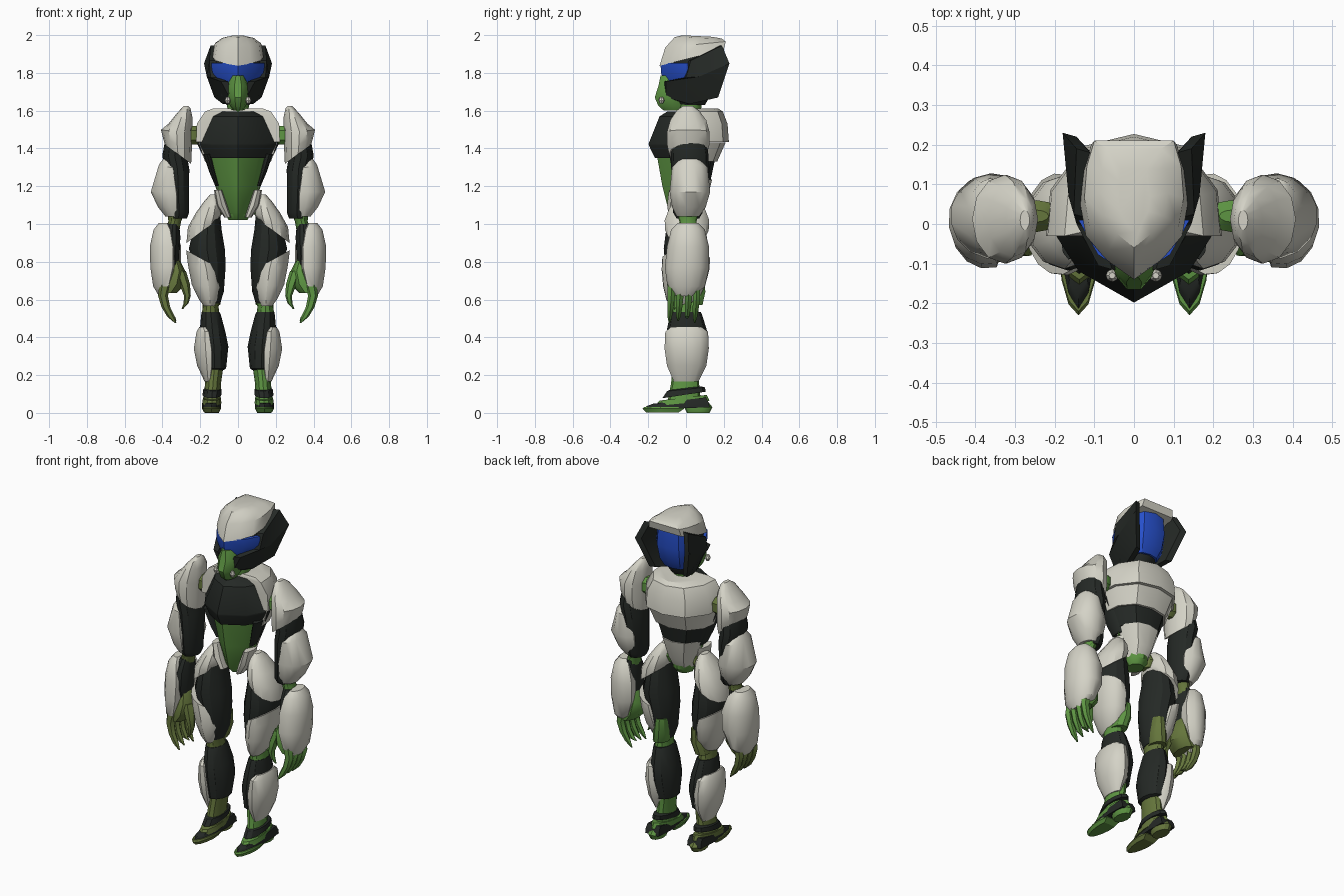
import bpy, bmesh
from math import sin, cos, radians


def material(name, rgb):
    m = bpy.data.materials.new(name)
    m.diffuse_color = (*rgb, 1)
    return m


WHITE = material("white", (0.66, 0.65, 0.57))
DARK = material("dark", (0.018, 0.022, 0.019))
GREEN = material("green", (0.11, 0.30, 0.055))
OLIVE = material("olive", (0.13, 0.18, 0.045))
BLUE = material("blue", (0.02, 0.08, 0.6))


def finish(name, bm, mat, angle=32):
    bmesh.ops.recalc_face_normals(bm, faces=bm.faces)
    me = bpy.data.meshes.new(name)
    bm.to_mesh(me)
    bm.free()
    me.materials.append(mat)
    ob = bpy.data.objects.new(name, me)
    bpy.context.collection.objects.link(ob)
    bpy.ops.object.select_all(action='DESELECT')
    ob.select_set(True)
    bpy.context.view_layer.objects.active = ob
    bpy.ops.object.shade_smooth_by_angle(angle=radians(angle))


def arc(a0=0, a1=360, n=12):
    count = n if a1 - a0 == 360 else n + 1
    return [(cos(radians(a0 + (a1 - a0) * i / n)), sin(radians(a0 + (a1 - a0) * i / n)))
            for i in range(count)]


def loft(name, rings, shape, mat, s=1):
    """Skin stacked sections; ring = z, cx, cy, rx, ry, x tilt, y tilt."""
    bm = bmesh.new()
    loops = []
    for r in rings:
        z, cx, cy, rx, ry, tx, ty = (*r, 0, 0)[:7]
        loops.append([bm.verts.new((s * (cx + rx * u), cy + ry * v, z + tx * rx * u + ty * ry * v))
                      for u, v in shape])
    n = len(shape)
    for a, b in zip(loops, loops[1:]):
        for i in range(n):
            j = (i + 1) % n
            bm.faces.new((a[i], a[j], b[j], b[i]))
    bm.faces.new(loops[0])
    bm.faces.new(loops[-1])
    finish(name, bm, mat)


def pair(name, rings, shape, mat):
    for s, side in ((1, "left"), (-1, "right")):
        loft(f"{side}_{name}", rings, shape, OLIVE if mat is GREEN and s < 0 else mat, s)


ROUND = arc()
OUTER = arc(-105, 135, 10)
FRONT = [(-1, 0), (-.65, -.6), (0, -1), (.65, -.6), (1, 0)]
BACK = [(1, 0), (.95, .45), (.58, .88), (0, 1), (-.58, .88), (-.95, .45), (-1, 0)]
CAP = [(0, -1), (.5, -.72), (.9, -.35), (1, .1), (.95, .6), (.8, 1),
       (-.8, 1), (-.95, .6), (-1, .1), (-.9, -.35), (-.5, -.72)]

# Helmet, visor, face and neck
loft("helmet_cap", [(1.88, 0, .03, .135, .17, 0, .25), (1.95, 0, .05, .125, .16, 0, .1),
                    (1.985, 0, .065, .085, .125, 0, -.03), (1.995, 0, .06, .04, .08, 0, -.05)], CAP, WHITE)
loft("skull", [(1.63, 0, .03, .06, .07), (1.68, 0, .03, .10, .10), (1.8, 0, .04, .13, .11),
               (1.92, 0, .05, .12, .11)], ROUND, DARK)
loft("front_visor", [(1.852, 0, .01, .14, .145), (1.8, 0, .01, .138, .142),
                     (1.745, 0, .0, .10, .115)], FRONT, BLUE)
loft("rear_visor", [(1.925, 0, .05, .115, .135), (1.82, 0, .05, .125, .14),
                    (1.73, 0, .05, .115, .12), (1.68, 0, .05, .09, .09)], BACK, BLUE)
loft("face_mask", [(1.60, 0, -.06, .025, .06), (1.625, 0, -.07, .042, .08), (1.67, 0, -.08, .055, .09),
                   (1.73, 0, -.07, .062, .08), (1.785, 0, -.07, .035, .068)], arc(n=10), GREEN)
loft("neck", [(1.54, 0, .02, .06, .06), (1.575, 0, .02, .06, .06), (1.58, 0, .02, .05, .05),
              (1.6, 0, .02, .05, .05), (1.605, 0, .02, .056, .06), (1.66, 0, .02, .06, .065)], ROUND, GREEN)
pair("mask_bolt", [(1.637, .055, -.13, .008, .008), (1.655, .055, -.13, .016, .016),
                   (1.673, .055, -.13, .008, .008)], arc(n=8), WHITE)

# Flared ear guards: outline fanned to a raised centre
EAR = [(.145, .19, 1.945), (.18, .23, 1.85), (.125, .17, 1.67), (.08, .02, 1.635), (.045, -.105, 1.67),
       (.09, -.105, 1.755), (.145, -.0, 1.775), (.152, .025, 1.865)]
for s, side in ((1, "left"), (-1, "right")):
    bm = bmesh.new()
    out = [bm.verts.new((s * x, y, z)) for x, y, z in EAR]
    inn = [bm.verts.new((s * (x - .035), y - .01, z)) for x, y, z in EAR]
    c = bm.verts.new((s * .165, .07, 1.78))
    d = bm.verts.new((s * .11, .06, 1.78))
    for i in range(len(EAR)):
        j = (i + 1) % len(EAR)
        bm.faces.new((out[i], out[j], c))
        bm.faces.new((inn[j], inn[i], d))
        bm.faces.new((out[j], out[i], inn[i], inn[j]))
    finish(f"{side}_ear_guard", bm, DARK)

# Torso front
loft("chest_plate", [(1.595, 0, 0, .10, .10), (1.57, 0, 0, .15, .14), (1.425, 0, 0, .215, .198),
                     (1.415, 0, 0, .212, .196), (1.35, 0, 0, .18, .165)], FRONT, DARK)
loft("abdomen", [(1.37, 0, .01, .165, .165), (1.2, 0, .01, .12, .135), (1.06, 0, .01, .07, .10),
                 (1.02, 0, .01, .05, .06)], FRONT, GREEN)
pair("side_rib", [(1.37, .165, -.03, .02, .06), (1.27, .135, -.02, .015, .05),
                  (1.2, .11, -.01, .01, .04)], arc(n=8), DARK)
# Torso back, from shoulders to tail plate
loft("upper_back", [(1.612, 0, -.02, .13, .19), (1.595, 0, -.03, .175, .225), (1.53, 0, -.03, .218, .25),
                    (1.435, 0, -.03, .222, .257)], BACK, WHITE)
loft("middle_back", [(1.432, 0, -.02, .208, .23), (1.33, 0, -.02, .175, .185)], BACK, WHITE)
loft("back_band", [(1.335, 0, -.02, .168, .172), (1.23, 0, -.02, .128, .15)], BACK, DARK)
loft("lower_back", [(1.235, 0, -.01, .125, .148), (1.12, 0, -.01, .085, .12),
                    (1.06, 0, -.01, .065, .09)], BACK, WHITE)
loft("pelvis", [(1.12, 0, .01, .07, .08), (1.05, 0, .01, .065, .075), (1.02, 0, .01, .045, .05)], ROUND, GREEN)
pair("waist_plate", [(1.18, .105, -.03, .022, .06), (1.1, .085, -.04, .03, .06),
                     (1.035, .055, -.05, .018, .04)], arc(n=8), WHITE)
pair("hip_joint", [(1.05, .09, 0, .02, .03), (1.09, .095, 0, .035, .05), (1.13, .09, 0, .02, .03)],
     ROUND, GREEN)

# Shoulders and upper arms
pair("shoulder_joint", [(1.42, .245, .02, .03, .015), (1.445, .245, .02, .06, .04),
                        (1.495, .245, .02, .06, .04), (1.52, .245, .02, .03, .015)], ROUND, GREEN)
pair("shoulder_pad", [(1.37, .318, .01, .07, .10, .75), (1.42, .322, .012, .077, .112, .55),
                      (1.49, .325, .012, .083, .112, .1), (1.55, .305, .012, .063, .095, -.3),
                      (1.6, .288, .01, .036, .06, -.4), (1.625, .275, .01, .012, .025)], ROUND, WHITE)
pair("upper_arm", [(1.45, .325, .015, .06, .09), (1.36, .335, .02, .066, .10), (1.29, .32, .02, .062, .098),
                   (1.06, .312, .01, .053, .078), (1.03, .315, .01, .045, .06)], ROUND, DARK)
pair("arm_plate", [(1.345, .375, .02, .022, .05, 0), (1.3, .36, .02, .06, .095, .2), (1.17, .355, .02, .108, .108),
                   (1.09, .345, .015, .08, .09), (1.04, .34, .01, .045, .06)], OUTER, WHITE)
pair("elbow", [(1.04, .33, .01, .04, .055), (1.015, .335, .01, .034, .045), (.97, .345, .01, .036, .05)],
     ROUND, GREEN)
# Forearms
pair("forearm", [(1.0, .345, .01, .034, .05), (.93, .35, .0, .045, .08), (.83, .355, .0, .045, .085),
                 (.76, .35, 0, .04, .07)], ROUND, DARK)
pair("forearm_plate", [(1.005, .385, .01, .035, .055), (.97, .378, .01, .07, .09), (.88, .37, .01, .098, .112),
                       (.77, .37, .005, .095, .118), (.67, .385, .0, .065, .10), (.62, .395, -.005, .025, .05)],
     OUTER, WHITE)
# Hands with a thumb and four hooked fingers
pair("palm", [(.82, .335, 0, .02, .05), (.75, .325, -.01, .047, .075), (.68, .345, -.01, .065, .085),
              (.635, .37, -.01, .045, .08)], arc(n=10), GREEN)
for k, y in enumerate((-.078, -.032, .014, .056)):
    pair(f"finger_{k + 1}", [(.68, .385, y, .032, .022), (.62, .397, y, .026, .022), (.56, .382, y - .004, .023, .019),
                             (.51, .355, y - .008, .02, .014), (.475 + .012 * (k % 3), .33, y - .01, .004, .004)],
         arc(n=6), GREEN)
pair("thumb", [(.75, .305, -.04, .03, .035), (.68, .282, -.055, .028, .03), (.62, .268, -.06, .018, .022),
               (.58, .275, -.06, .013, .015), (.55, .295, -.06, .004, .004)], arc(n=6), GREEN)

# Thighs
pair("hip_plate", [(.965, .185, .005, .088, .115, -.75), (1.02, .175, .005, .09, .118, -.4),
                   (1.08, .155, .005, .068, .095, -.3), (1.13, .138, .005, .04, .06, -.2),
                   (1.155, .13, .005, .018, .03)], ROUND, WHITE)
pair("thigh", [(1.06, .15, .0, .055, .08), (.97, .162, 0, .075, .105), (.87, .165, 0, .095, .118),
               (.78, .15, 0, .085, .11), (.64, .14, .0, .065, .09), (.58, .14, 0, .045, .07)], ROUND, DARK)
pair("knee_plate", [(.815, .19, .0, .085, .128, .55), (.76, .178, -.002, .088, .128, .3),
                    (.67, .165, -.01, .08, .112, .1), (.6, .155, -.02, .052, .085), (.565, .15, -.03, .03, .055)],
     arc(-165, 105, 12), WHITE)
pair("thigh_back", [(.72, .12, .055, .035, .045), (.64, .125, .05, .045, .055), (.57, .14, .03, .045, .06)],
     arc(n=10), GREEN)
pair("knee_joint", [(.62, .14, -.005, .05, .07), (.56, .145, -.005, .042, .065), (.5, .145, .0, .05, .075)],
     ROUND, GREEN)
# Shins
pair("shin", [(.535, .145, .0, .047, .078), (.52, .143, .0, .052, .085), (.43, .135, .005, .068, .108),
              (.35, .127, .005, .076, .11), (.235, .123, 0, .06, .085), (.225, .125, 0, .045, .06)], ROUND, DARK)
pair("shin_plate", [(.455, .18, .0, .025, .08), (.43, .168, .003, .052, .114), (.34, .16, .003, .075, .118),
                    (.25, .155, .003, .062, .105), (.165, .155, 0, .022, .065)], OUTER, WHITE)
# Ankles and striped feet
pair("ankle", [(.24, .125, 0, .047, .07), (.15, .133, -.005, .042, .075), (.05, .138, -.01, .046, .09)],
     ROUND, GREEN)
pair("ankle_band", [(.095, .138, -.01, .05, .115, 0, .15), (.125, .136, 0, .048, .1, 0, .1),
                    (.132, .136, 0, .04, .08, 0, .1)], ROUND, DARK)
pair("instep", [(.05, .138, -.02, .05, .145, 0, .1), (.08, .138, -.015, .048, .125, 0, .12)], ROUND, GREEN)
TOE = [(0, -1), (.5, -.75), (.85, -.2), (1, .4), (.9, 1), (-.9, 1), (-1, .4), (-.85, -.2), (-.5, -.75)]
pair("toe_guard", [(.025, .14, -.05, .05, .175, 0, .02), (.045, .14, -.045, .05, .165, 0, .06),
                   (.065, .14, -.035, .046, .14, 0, .12)], TOE, DARK)
pair("front_sole", [(.002, .14, -.125, .04, .085), (.022, .14, -.12, .05, .11),
                    (.032, .14, -.115, .048, .105)], TOE, GREEN)
pair("heel_sole", [(0, .138, .065, .036, .06), (.03, .138, .065, .046, .075),
                   (.055, .138, .06, .042, .06)], ROUND, GREEN)
